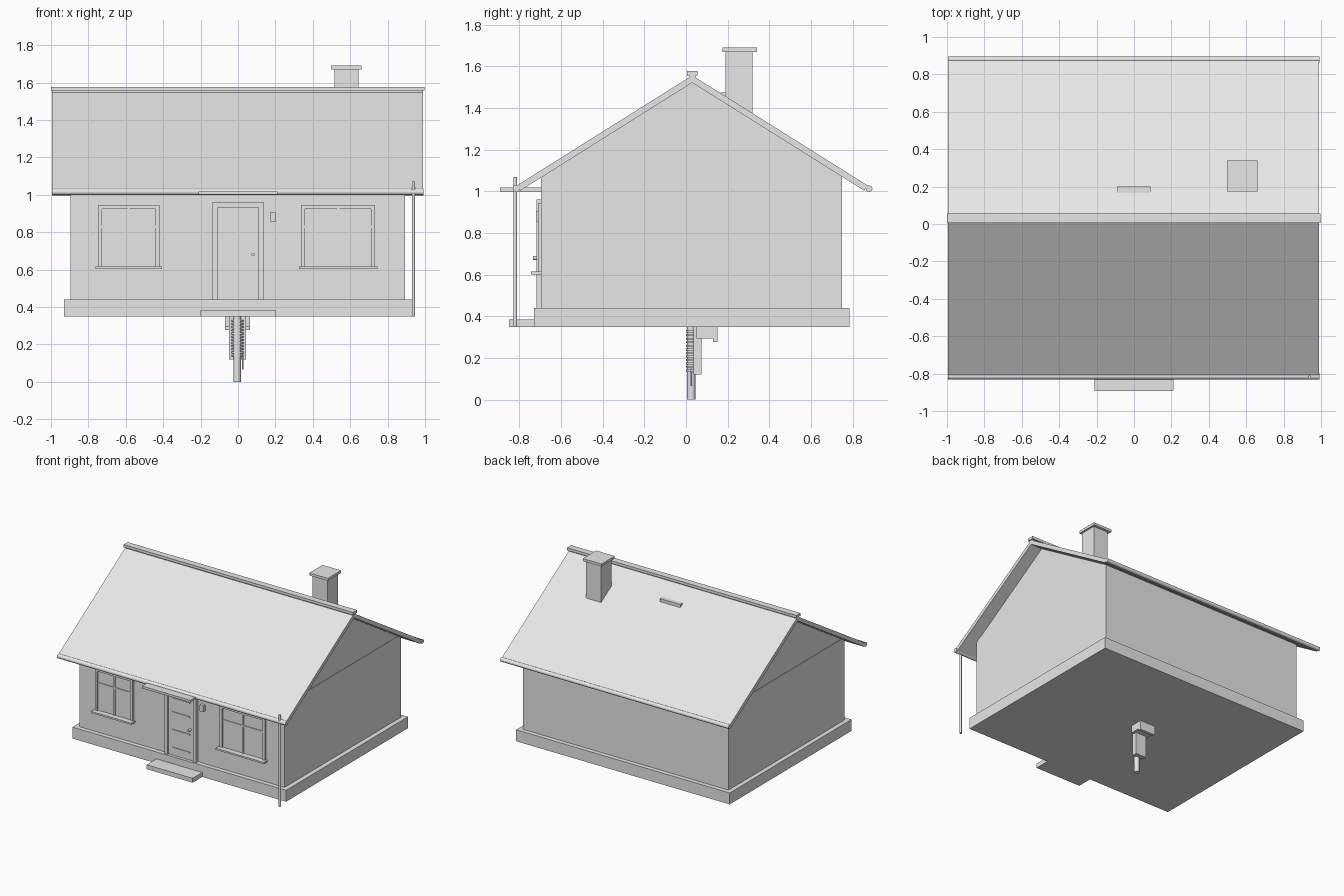
import bpy, bmesh, math
from mathutils import Vector

if "Cube" in bpy.data.objects:
    bpy.data.objects.remove(bpy.data.objects["Cube"])

mat = bpy.data.materials.new("plain_grey")
mat.diffuse_color = (0.8, 0.8, 0.8, 1)
mat.use_nodes = True
mat.node_tree.nodes["Principled BSDF"].inputs["Base Color"].default_value = mat.diffuse_color


def finish(name, bm, smooth=False):
    bmesh.ops.recalc_face_normals(bm, faces=bm.faces)
    me = bpy.data.meshes.new(name)
    bm.to_mesh(me)
    bm.free()
    me.materials.append(mat)
    ob = bpy.data.objects.new(name, me)
    bpy.context.collection.objects.link(ob)
    if smooth:
        bpy.ops.object.select_all(action='DESELECT')
        ob.select_set(True)
        bpy.context.view_layer.objects.active = ob
        bpy.ops.object.shade_smooth_by_angle()
    return ob


def box(name, x0, x1, y0, y1, z0, z1):
    bm = bmesh.new()
    bmesh.ops.create_cube(bm, size=1)
    for v in bm.verts:
        v.co = ((x0 + x1) / 2 + v.co.x * (x1 - x0),
                (y0 + y1) / 2 + v.co.y * (y1 - y0),
                (z0 + z1) / 2 + v.co.z * (z1 - z0))
    return finish(name, bm)


def prism(name, yz, x0, x1):
    """Side profile (y, z) extruded along x."""
    bm = bmesh.new()
    f = bm.faces.new([bm.verts.new((x0, y, z)) for y, z in yz])
    r = bmesh.ops.extrude_face_region(bm, geom=[f])
    bmesh.ops.translate(bm, vec=(x1 - x0, 0, 0),
                        verts=[g for g in r["geom"] if isinstance(g, bmesh.types.BMVert)])
    return finish(name, bm)


def rod(name, a, b, r, n=16):
    a, b = Vector(a), Vector(b)
    d = b - a
    bm = bmesh.new()
    bmesh.ops.create_cone(bm, cap_ends=True, segments=n, radius1=r, radius2=r, depth=d.length)
    rot = d.to_track_quat('Z', 'Y')
    for v in bm.verts:
        v.co = rot @ v.co + (a + b) / 2
    return finish(name, bm, True)


RIDGE, SLOPE = 0.03, 0.628


def under(y):
    """Height of the roof underside."""
    return 1.522 - SLOPE * abs(y - RIDGE)


# Base and doorstep
box("foundation", -0.93, 0.93, -0.73, 0.785, 0.35, 0.44)
box("doorstep", -0.2, 0.2, -0.85, -0.72, 0.35, 0.385)

# Walls, with the gable set in slightly above a seam
YF, YB, SEAM = -0.695, 0.75, 1.09
half = (1.522 - SEAM) / SLOPE
prism("walls", [(YF, 0.44), (YB, 0.44), (YB, under(YB)), (RIDGE + half, SEAM),
                (RIDGE - half, SEAM), (YF, under(YF))], -0.895, 0.893)
prism("gable", [(RIDGE - half, SEAM), (RIDGE + half, SEAM), (RIDGE, 1.522)], -0.892, 0.89)

# Roof with ridge cap
EF, EB, T = -0.795, 0.855, 0.035
prism("roof", [(EF, under(EF)), (RIDGE, 1.522), (EB, under(EB)), (EB + 0.018, under(EB) + 0.024),
               (RIDGE, 1.522 + T), (EF - 0.018, under(EF) + 0.024)], -0.995, 0.99)
box("ridge_neck", -0.995, 0.99, 0.015, 0.045, 1.535, 1.56)
box("ridge_cap", -1.0, 0.997, 0.005, 0.056, 1.556, 1.577)

# Gutters and downpipe
rod("front_gutter", (-0.995, -0.814, 1.015), (0.993, -0.814, 1.015), 0.017)
rod("back_gutter", (-0.995, 0.879, 1.013), (0.993, 0.879, 1.013), 0.016)
rod("downpipe", (0.938, -0.82, 0.35), (0.938, -0.82, 1.07), 0.009)

# Chimney and roof vent
box("chimney", 0.515, 0.645, 0.19, 0.32, 1.35, 1.675)
box("chimney_cap", 0.498, 0.66, 0.175, 0.34, 1.67, 1.69)
box("roof_vent", -0.09, 0.087, 0.165, 0.2, 1.43, 1.475)


def window(side, x0, x1):
    z0, z1, w, y = 0.61, 0.945, 0.02, YF + 0.01
    xm = (x0 + x1) / 2
    box(side + "_window_pane", x0, x1, YF - 0.004, y, z0, z1)
    for n, a, b in (("left", x0, x0 + w), ("right", x1 - w, x1)):
        box(f"{side}_window_{n}_jamb", a, b, YF - 0.016, y, z0, z1)
    box(side + "_window_head", x0 + w, x1 - w, YF - 0.016, y, z1 - w, z1)
    box(side + "_window_mullion", xm - 0.007, xm + 0.007, YF - 0.012, y, z0, z1 - w)
    box(side + "_window_crossbar", x0 + w, x1 - w, YF - 0.01, y, 0.823, 0.835)
    box(side + "_window_sill", x0 - 0.013, x1 + 0.013, YF - 0.048, y, 0.602, 0.615)


window("left", -0.748, -0.42)
window("right", 0.338, 0.732)

# Door with frame, raised rails, knob and canopy
box("door", -0.11, 0.11, YF - 0.012, YF + 0.01, 0.44, 0.935)
for n, a, b in (("left", -0.137, -0.11), ("right", 0.11, 0.137)):
    box(f"door_{n}_jamb", a, b, YF - 0.022, YF + 0.01, 0.44, 0.962)
box("door_head", -0.11, 0.11, YF - 0.022, YF + 0.01, 0.932, 0.962)
for i, z in enumerate((0.89, 0.78, 0.64, 0.5)):
    box(f"door_rail_{i}", -0.078, 0.078, YF - 0.018, YF, z - 0.004, z + 0.004)
rod("door_knob", (0.08, YF, 0.68), (0.08, -0.735, 0.68), 0.009)
box("door_canopy", -0.21, 0.21, -0.893, YF + 0.005, 1.0, 1.018)
box("wall_lamp", 0.17, 0.202, YF - 0.025, YF + 0.01, 0.856, 0.905)

# Hanging mechanism below the floor: post, coil, housing, bracket
rod("post", (-0.004, 0.025, 0), (-0.004, 0.025, 0.35), 0.02)
box("housing", -0.048, 0.042, 0.035, 0.075, 0.12, 0.35)
for i in range(12):
    z = 0.135 + i * 0.017
    rod(f"coil_ring_{i}", (-0.003, 0.034, z), (-0.003, 0.034, z + 0.009), 0.033, 20)
box("bracket_plate", -0.07, 0.065, 0.05, 0.152, 0.293, 0.35)
box("bracket_lip", -0.07, 0.065, 0.13, 0.152, 0.278, 0.295)
rod("trigger_rod", (0.026, 0.025, 0.065), (0.026, 0.025, 0.15), 0.004, 8)
